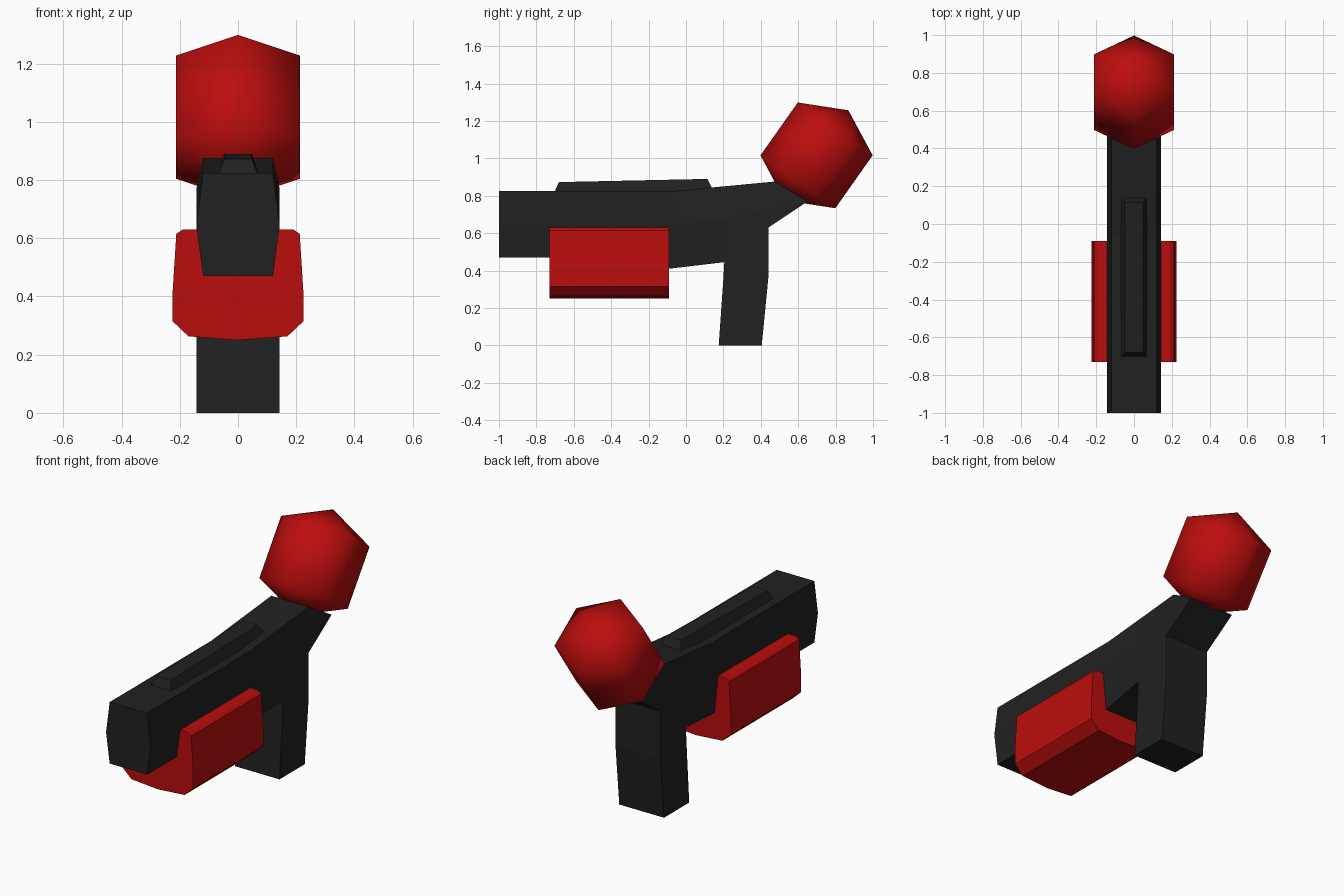
import bpy, bmesh
from math import sin, cos, radians
from mathutils import Matrix

if "Cube" in bpy.data.objects:
    bpy.data.objects.remove(bpy.data.objects["Cube"])


def material(name, rgb):
    m = bpy.data.materials.new(name)
    m.diffuse_color = (*rgb, 1)
    m.use_nodes = True
    m.node_tree.nodes["Principled BSDF"].inputs["Base Color"].default_value = m.diffuse_color
    return m


BLACK = material("black", (0.015, 0.015, 0.015))
RED = material("red", (0.5, 0.004, 0.004))


def loft(name, halves, mat, smooth=False, matrix=None):
    """Skin half-sections, each mirrored across x = 0, and cap both ends."""
    bm = bmesh.new()
    rings = []
    for half in halves:
        pts = half + [(-x, y, z) for x, y, z in reversed(half)]
        rings.append([bm.verts.new(p) for p in pts])
    n = len(rings[0])
    for a, b in zip(rings, rings[1:]):
        for i in range(n):
            j = (i + 1) % n
            bm.faces.new((a[i], a[j], b[j], b[i]))
    for r in (rings[0], rings[-1]):
        for i in range(n // 2 - 1):
            bm.faces.new((r[i], r[i + 1], r[n - 2 - i], r[n - 1 - i]))
    bmesh.ops.remove_doubles(bm, verts=bm.verts, dist=1e-4)
    if matrix:
        bm.transform(matrix)
    bmesh.ops.recalc_face_normals(bm, faces=bm.faces)
    for f in bm.faces:
        f.smooth = smooth
    me = bpy.data.meshes.new(name)
    bm.to_mesh(me)
    bm.free()
    me.materials.append(mat)
    ob = bpy.data.objects.new(name, me)
    bpy.context.collection.objects.link(ob)
    return ob


# Main body: top, widest and bottom points at each station
W, N = 0.143, 0.12
loft("body", [
    [(N, -1, 0.825), (W, -1, 0.645), (N, -1, 0.47)],
    [(N, -0.6, 0.825), (W, -0.6, 0.645), (N, -0.6, 0.47)],
    [(N, -0.07, 0.825), (W, -0.07, 0.645), (N, -0.09, 0.41)],
    [(N, 0.2, 0.85), (W, 0.22, 0.68), (W, 0.205, 0.445)],
    [(N, 0.475, 0.876), (W, 0.65, 0.77), (W, 0.44, 0.63)],
], BLACK)

# Handle
loft("handle", [
    [(W, 0.175, 0), (W, 0.405, 0)],
    [(W, 0.2, 0.36), (W, 0.44, 0.36)],
    [(W, 0.205, 0.445), (W, 0.44, 0.63)],
], BLACK)

# Raised rail on top
loft("top_rail", [
    [(0.07, -0.705, 0.815), (0.07, 0.145, 0.83)],
    [(0.047, -0.68, 0.873), (0.047, 0.115, 0.89)],
], BLACK)

# Fore grip wrapped around the underside
grip = [(0, 0.63), (0.19, 0.63), (0.212, 0.615), (0.225, 0.41),
        (0.225, 0.315), (0.17, 0.263), (0, 0.25)]
loft("fore_grip", [[(x, y, z) for x, z in grip] for y in (-0.73, -0.09)], RED)

# Six-sided low-poly ball, tilted at the rear end
ball = []
for r, z in ((0, -0.295), (0.245, -0.173), (0.245, 0.173), (0, 0.295)):
    ball.append([(r * sin(radians(a)), r * cos(radians(a)), z)
                 for a in (0, 60, 120, 180)])
tilt = Matrix.Translation((0, 0.698, 1.016)) @ Matrix.Rotation(radians(-35.2), 4, 'X')
loft("rear_ball", ball, RED, True, tilt)
